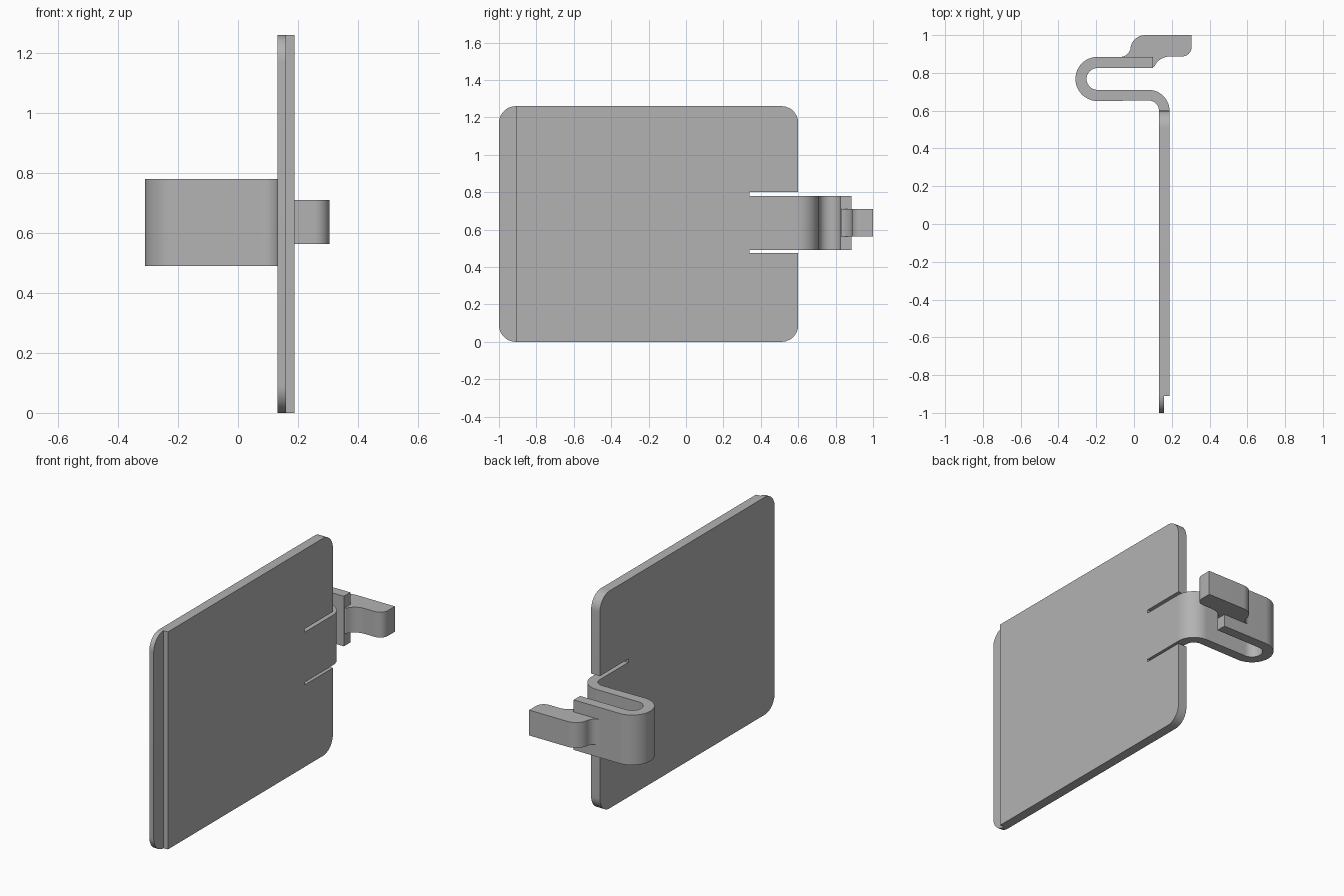
import bpy, bmesh, math
from mathutils import Vector

cube = bpy.data.objects.get("Cube")
if cube:
    bpy.data.objects.remove(cube, do_unlink=True)

grey = bpy.data.materials.new("plain grey")
grey.use_nodes = True
grey.diffuse_color = (0.45, 0.45, 0.45, 1)
grey.node_tree.nodes["Principled BSDF"].inputs["Base Color"].default_value = (0.45, 0.45, 0.45, 1)


def arc(cu, cv, r, start, end, steps=12):
    """Points on a circular arc, angles in degrees."""
    angles = [math.radians(start + (end - start) * i / steps) for i in range(steps + 1)]
    return [(cu + r * math.cos(a), cv + r * math.sin(a)) for a in angles]


def prism(name, outline, axis, low, high):
    """Extrude a closed outline along x (outline in y, z) or z (outline in x, y)."""
    place = (lambda u, v: (low, u, v)) if axis == "x" else (lambda u, v: (u, v, low))
    push = Vector((high - low, 0, 0)) if axis == "x" else Vector((0, 0, high - low))
    bm = bmesh.new()
    face = bm.faces.new([bm.verts.new(place(u, v)) for u, v in outline])
    new = bmesh.ops.extrude_face_region(bm, geom=[face])["geom"]
    bmesh.ops.translate(bm, vec=push, verts=[g for g in new if isinstance(g, bmesh.types.BMVert)])
    bmesh.ops.recalc_face_normals(bm, faces=bm.faces)
    mesh = bpy.data.meshes.new(name)
    bm.to_mesh(mesh)
    bm.free()
    mesh.materials.append(grey)
    obj = bpy.data.objects.new(name, mesh)
    bpy.context.collection.objects.link(obj)
    bpy.ops.object.select_all(action="DESELECT")
    obj.select_set(True)
    bpy.context.view_layer.objects.active = obj
    bpy.ops.object.shade_smooth_by_angle(angle=math.radians(30))
    return obj


HEIGHT, CORNER = 1.26, 0.09
FRONT, STEP, BACK = -1.0, -0.91, 0.6
INNER, OUTER = 0.132, 0.188          # the two sides of the plate
CLIP_LOW, CLIP_HIGH, SLOT_END = 0.49, 0.78, 0.34

# Plate with rounded back corners and two slots that free the tongue
plate = [(STEP, 0)]
plate += arc(BACK - CORNER, CORNER, CORNER, -90, 0)
for low, high in ((0.475, CLIP_LOW), (CLIP_HIGH, 0.8)):
    plate += [(BACK, low), (SLOT_END, low), (SLOT_END, high), (BACK, high)]
plate += arc(BACK - CORNER, HEIGHT - CORNER, CORNER, 0, 90)
plate += [(STEP, HEIGHT)]
prism("plate", plate, "x", INNER, OUTER)

# Thin front lip, half as thick as the plate
lip = [(STEP, HEIGHT)]
lip += arc(FRONT + CORNER, HEIGHT - CORNER, CORNER, 90, 180)
lip += arc(FRONT + CORNER, CORNER, CORNER, 180, 270)
prism("front_lip", lip, "x", INNER, 0.16)

# Spring clip: bends off the tongue, runs sideways and folds back in a U
clip = arc(0.078, BACK, 0.11, 0, 90)
clip += arc(-0.193, 0.768, 0.058, 270, 90, 20)
clip += [(0.1, 0.826), (0.1, 0.885)]
clip += arc(-0.193, 0.768, 0.117, 90, 270, 24)
clip += arc(0.078, BACK, 0.054, 90, 0)
prism("spring_clip", clip, "z", CLIP_LOW, CLIP_HIGH)

# Finger tab: S-shaped lever on the free end of the clip
tab = arc(0.06, 0.92, 0.08, 90, 180)
tab += arc(-0.07, 0.935, 0.05, -15, -90, 8)
tab += [(-0.07, 0.87), (0.09, 0.87), (0.09, 0.83), (0.1, 0.83)]
tab += arc(0.19, 0.797, 0.09, 155, 90)
tab += arc(0.255, 0.937, 0.05, 270, 360)
tab += [(0.305, 1.0)]
prism("finger_tab", tab, "z", 0.563, 0.71)
